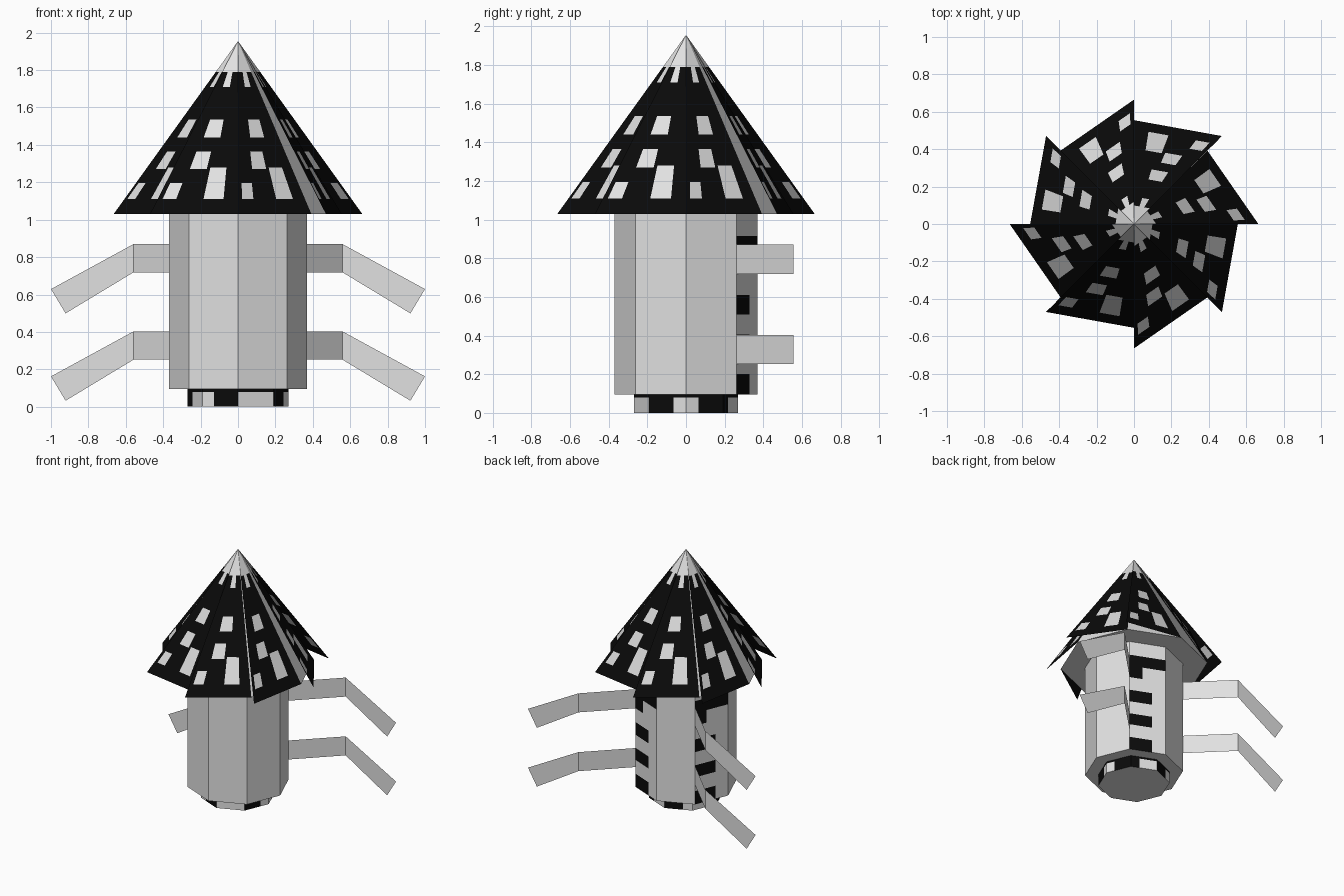
import bpy, bmesh, math
from mathutils import Vector

if "Cube" in bpy.data.objects:
    bpy.data.objects.remove(bpy.data.objects["Cube"])


def material(name, v):
    m = bpy.data.materials.new(name)
    m.diffuse_color = (v, v, v, 1)
    m.use_nodes = True
    m.node_tree.nodes["Principled BSDF"].inputs["Base Color"].default_value = m.diffuse_color
    return m


MATS = [material("pale_grey", 0.75), material("black", 0.003)]


def ring(r, deg, z):
    a = math.radians(deg)
    return Vector((r * math.cos(a), r * math.sin(a), z))


def panel(bm, corners, us, vs, rule):
    """Flat panel (bottom left, bottom right, top right, top left) cut at us, vs;
    rule(u, v) picks the material of each cell."""
    a, b, c, d = corners
    us, vs = sorted({0, 1, *us}), sorted({0, 1, *vs})
    g = [[bm.verts.new(a.lerp(b, u).lerp(d.lerp(c, u), v)) for u in us] for v in vs]
    for j in range(len(vs) - 1):
        for i in range(len(us) - 1):
            f = bm.faces.new((g[j][i], g[j][i + 1], g[j + 1][i + 1], g[j + 1][i]))
            f.material_index = int(rule((us[i] + us[i + 1]) / 2, (vs[j] + vs[j + 1]) / 2))


def cap(bm, r, z, down=True):
    pts = [ring(r, 45 * k, z) for k in range(8)]
    bm.faces.new([bm.verts.new(p) for p in (reversed(pts) if down else pts)])


def finish(name, bm):
    bmesh.ops.remove_doubles(bm, verts=bm.verts, dist=1e-5)
    me = bpy.data.meshes.new(name)
    bm.to_mesh(me)
    bm.free()
    for m in MATS:
        me.materials.append(m)
    ob = bpy.data.objects.new(name, me)
    bpy.context.collection.objects.link(ob)
    return ob


def inside(u, z, rects):
    return any(u0 < u < u1 and z0 < z < z1 for u0, u1, z0, z1 in rects)


def side(r, k, z0, z1):
    a, b = 45 * k, 45 * k + 45
    return ring(r, a, z0), ring(r, b, z0), ring(r, b, z1), ring(r, a, z1)


# Foot: short octagon with a dark and light band
bm = bmesh.new()
for k in range(8):
    panel(bm, side(0.27, k, 0, 0.1), (1 / 3, 2 / 3), (0.8,),
          lambda u, v: v > 0.8 or (45 * k + 45 * u + 90) % 72 > 38)
cap(bm, 0.27, 0)
finish("foot", bm)

# Body: octagonal drum with dark bars on two back faces
Z0, Z1 = 0.095, 1.03
BARS = [(0, 0.62, 0.095, 0.2), (0, 0.62, 0.31, 0.405), (0, 0.62, 0.51, 0.61),
        (0, 0.35, 0.72, 0.82), (0, 1, 0.82, 0.915)]
bm = bmesh.new()
for k in range(8):
    bars = BARS if k in (1, 3) else []
    panel(bm, side(0.37, k, Z0, Z1), [u for b in bars for u in b[:2]],
          [(z - Z0) / (Z1 - Z0) for b in bars for z in b[2:]],
          lambda u, v: inside(u, Z0 + v * (Z1 - Z0), bars))
cap(bm, 0.37, Z0)
finish("body", bm)

# Roof core: plain octagonal cone
APEX = Vector((0, 0, 1.955))
bm = bmesh.new()
for k in range(8):
    bm.faces.new([bm.verts.new(p) for p in
                  (ring(0.555, 45 * k, Z1), ring(0.555, 45 * k + 45, Z1), APEX)])
cap(bm, 0.555, Z1)
finish("roof_core", bm)

# Roof blades: flaring pinwheel sheets with pale spots and a pale tip
H = APEX.z - Z1
SPOTS = [(0.3, 0.64, 1.44, 1.535), (0.26, 0.52, 1.27, 1.365), (0.57, 0.82, 1.11, 1.28),
         (0.06, 0.23, 1.11, 1.195), (0.35, 0.65, 1.71, 1.79), (0, 1, 1.79, 1.96)]
bm = bmesh.new()
for k in range(8):
    panel(bm, (ring(0.665, 45 * k, Z1), ring(0.555, 45 * k + 45, Z1), APEX, APEX),
          [u for s in SPOTS for u in s[:2]],
          [min(1, (z - Z1) / H) for s in SPOTS for z in s[2:]],
          lambda u, v: not inside(u, Z1 + v * H, SPOTS))
finish("roof_blades", bm)

# Arms: thin bent plates, two on each side, radiating from the back corners
for sx, label in ((1, "right"), (-1, "left")):
    for dz, level in ((0, "lower"), (0.467, "upper")):
        bm = bmesh.new()
        p = [bm.verts.new((sx * x, y, z + dz)) for x, y, z in
             ((0.262, 0.262, 0.252), (0.558, 0.555, 0.252), (0.558, 0.555, 0.403),
              (0.262, 0.262, 0.403), (0.922, 0.555, 0.032), (1.0, 0.555, 0.162))]
        bm.faces.new((p[0], p[1], p[2], p[3]))
        bm.faces.new((p[1], p[4], p[5], p[2]))
        finish(f"{level}_{label}_arm", bm)
